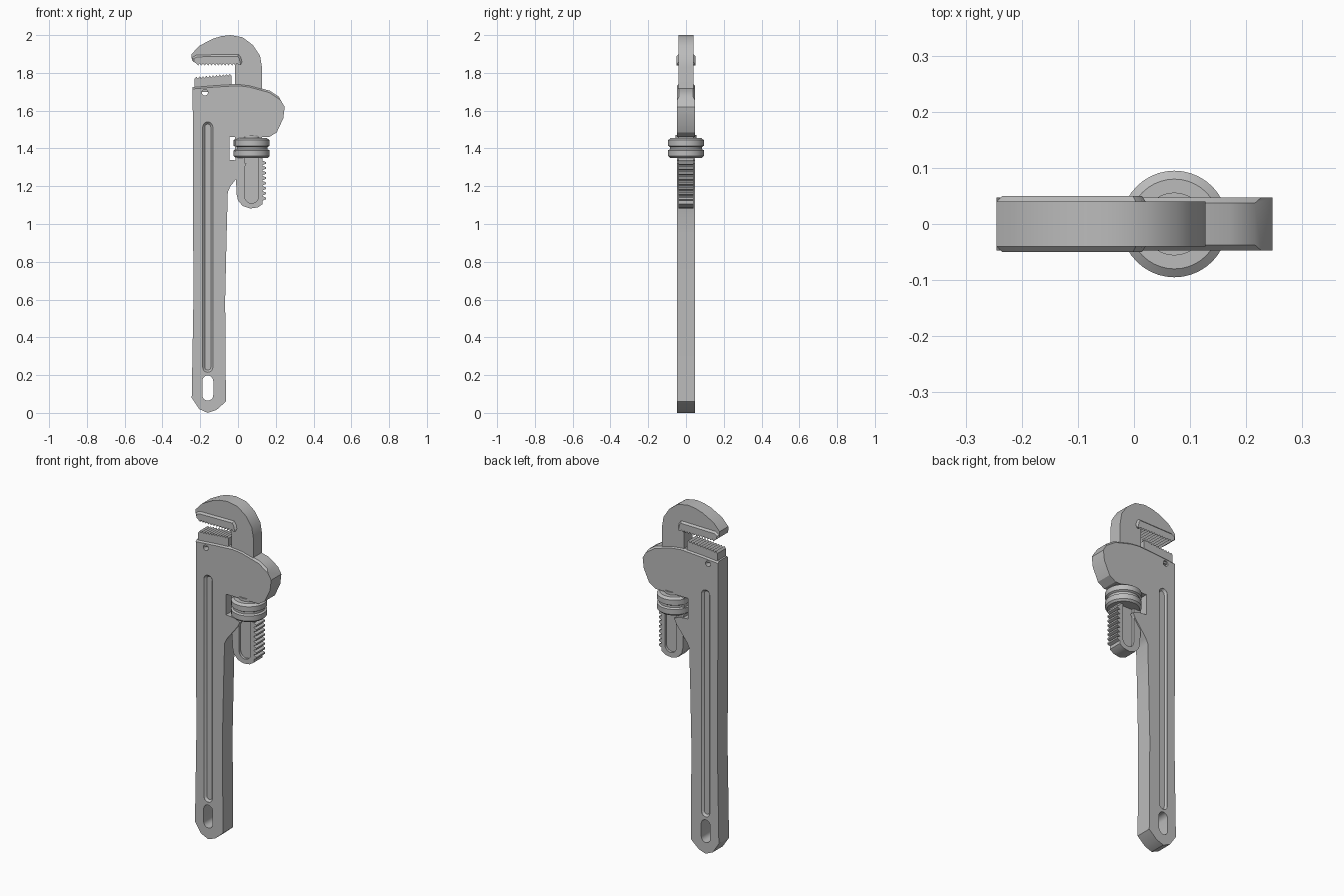
import bpy, bmesh, math
from mathutils import Vector, Matrix

cube = bpy.data.objects.get("Cube")
if cube:
    bpy.data.objects.remove(cube, do_unlink=True)

STEEL = (0.5, 0.5, 0.5, 1.0)
steel = bpy.data.materials.new("grey_steel")
steel.use_nodes = True
steel.diffuse_color = STEEL
steel.node_tree.nodes["Principled BSDF"].inputs["Base Color"].default_value = STEEL


def finish(name, bm):
    """Turn a bmesh into a named steel object."""
    bmesh.ops.recalc_face_normals(bm, faces=bm.faces)
    mesh = bpy.data.meshes.new(name)
    bm.to_mesh(mesh)
    bm.free()
    mesh.materials.append(steel)
    obj = bpy.data.objects.new(name, mesh)
    bpy.context.collection.objects.link(obj)
    return obj


def prism(name, outline, half, y=0, chamfer=0, above=-1):
    """Extrude an x-z outline along y, chamfering rim edges above a height."""
    bm = bmesh.new()
    face = bm.faces.new([bm.verts.new((x, y - half, z)) for x, z in outline])
    ext = bmesh.ops.extrude_face_region(bm, geom=[face])["geom"]
    top = [v for v in ext if isinstance(v, bmesh.types.BMVert)]
    bmesh.ops.translate(bm, verts=top, vec=(0, 2 * half, 0))
    bm.normal_update()
    if chamfer:
        rim = [e for e in bm.edges
               if abs(e.verts[0].co.y - e.verts[1].co.y) < 1e-5
               and min(v.co.z for v in e.verts) > above]
        bmesh.ops.bevel(bm, geom=rim, offset=chamfer, offset_type='OFFSET',
                        segments=1, affect='EDGES')
    return finish(name, bm)


def stadium(x, low, high, r, steps=10):
    """Upright slot outline with rounded ends."""
    pts = []
    for z, start in ((high - r, 0), (low + r, math.pi)):
        for i in range(steps + 1):
            a = start + math.pi * i / steps
            pts.append((x + r * math.cos(a), z + r * math.sin(a)))
    return pts


def teeth(a, b, count, depth, shape):
    """Toothed line from a to b; shape lists (fraction, height) per tooth."""
    a, b = Vector(a), Vector(b)
    step = (b - a) / count
    side = Vector((step.y, -step.x)).normalized() * depth
    return [tuple(a + step * (i + t) + side * h)
            for i in range(count) for t, h in shape]


def activate(obj):
    bpy.ops.object.select_all(action='DESELECT')
    obj.select_set(True)
    bpy.context.view_layer.objects.active = obj


def cut(obj, cutters):
    for c in cutters:
        c.hide_render = True
        mod = obj.modifiers.new("cut", 'BOOLEAN')
        mod.operation = 'DIFFERENCE'
        mod.solver = 'EXACT'
        mod.object = c
        activate(obj)
        bpy.ops.object.modifier_apply(modifier=mod.name)
        bpy.data.objects.remove(c, do_unlink=True)


# Handle with its head housing and gusset
handle = prism("handle_and_housing", [
    (-0.16, 0), (-0.205, 0.02), (-0.245, 0.08), (-0.236, 0.6), (-0.24, 1.725),
    (-0.12, 1.735), (0, 1.742), (0.06, 1.735), (0.17, 1.705), (0.215, 1.675),
    (0.247, 1.62), (0.24, 1.56), (0.205, 1.485), (0.165, 1.46), (-0.045, 1.46),
    (-0.045, 1.34), (0.01, 1.335), (0.045, 1.32), (0.03, 1.29), (-0.04, 1.2),
    (-0.054, 1.17), (-0.06, 0.95), (-0.068, 0.6), (-0.064, 0.06),
    (-0.115, 0.015)], 0.047, chamfer=0.01, above=1.67)
hole_x = -0.16
cut(handle, [
    prism("hang_hole_cutter", stadium(hole_x, 0.065, 0.198, 0.029), 0.2),
    prism("pin_hole_cutter", stadium(-0.175, 1.68, 1.712, 0.016), 0.2)]
    + [prism("groove_cutter", stadium(hole_x, 0.215, 1.54, 0.027), 0.012,
             y=s * 0.047, chamfer=0.011) for s in (-1, 1)])

# Hook jaw with its toothed shank
rack = teeth((0.13, 1.335), (0.13, 1.12), 8, -0.017,
             [(0, 0), (0.25, 1), (0.6, 1), (0.85, 0)])
hook = prism("hook_jaw_and_shank", [
    (-0.015, 1.86), (-0.225, 1.858), (-0.245, 1.875), (-0.245, 1.9),
    (-0.205, 1.943), (-0.135, 1.98), (-0.09, 1.994), (-0.04, 2.0),
    (0.025, 1.988), (0.08, 1.946), (0.117, 1.89), (0.127, 1.83),
    (0.127, 1.4)] + rack + [
    (0.13, 1.105), (0.105, 1.088), (0.065, 1.082), (0.025, 1.095),
    (0, 1.125), (-0.008, 1.16), (-0.015, 1.4)], 0.04)
cut(hook, [prism("pocket_cutter", stadium(0.072, 1.11, 1.43, 0.037), 0.015,
                 y=s * 0.04) for s in (-1, 1)])

# Toothed jaw inserts
saw = [(0, 0), (0.6, 1)]
upper = prism("upper_jaw_insert", teeth(
    (-0.222, 1.85), (-0.006, 1.85), 12, 0.011, saw) + [
    (-0.006, 1.85), (0.004, 1.841), (0.014, 1.842), (0.021, 1.857),
    (0.016, 1.88), (0.003, 1.898), (-0.22, 1.895), (-0.245, 1.88),
    (-0.243, 1.865)], 0.05, chamfer=0.01, above=1.856)
lower = prism("lower_jaw_insert", [(-0.035, 1.7), (-0.23, 1.7)] + teeth(
    (-0.23, 1.768), (-0.035, 1.785), 11, -0.011, saw) + [(-0.035, 1.785)], 0.039)

# Adjusting nut, turned around the shank
bm = bmesh.new()
turn = [(0, 1.35), (0.085, 1.35), (0.095, 1.36), (0.095, 1.39), (0.085, 1.396),
        (0.085, 1.408), (0.095, 1.414), (0.095, 1.444), (0.08, 1.455),
        (0.056, 1.455), (0.056, 1.47), (0, 1.47)]
line = [bm.verts.new((r, 0, z)) for r, z in turn]
edges = [bm.edges.new(pair) for pair in zip(line, line[1:])]
bmesh.ops.spin(bm, geom=line + edges, cent=(0, 0, 0), axis=(0, 0, 1),
               angle=math.tau, steps=40)
bmesh.ops.remove_doubles(bm, verts=bm.verts, dist=1e-4)
bm.transform(Matrix.Translation((0.072, 0, 0)))
nut = finish("adjusting_nut", bm)

# Smooth the curved sides and keep the edges crisp
for obj in (handle, hook, upper, lower, nut):
    activate(obj)
    bpy.ops.object.shade_smooth_by_angle(angle=math.radians(30))
